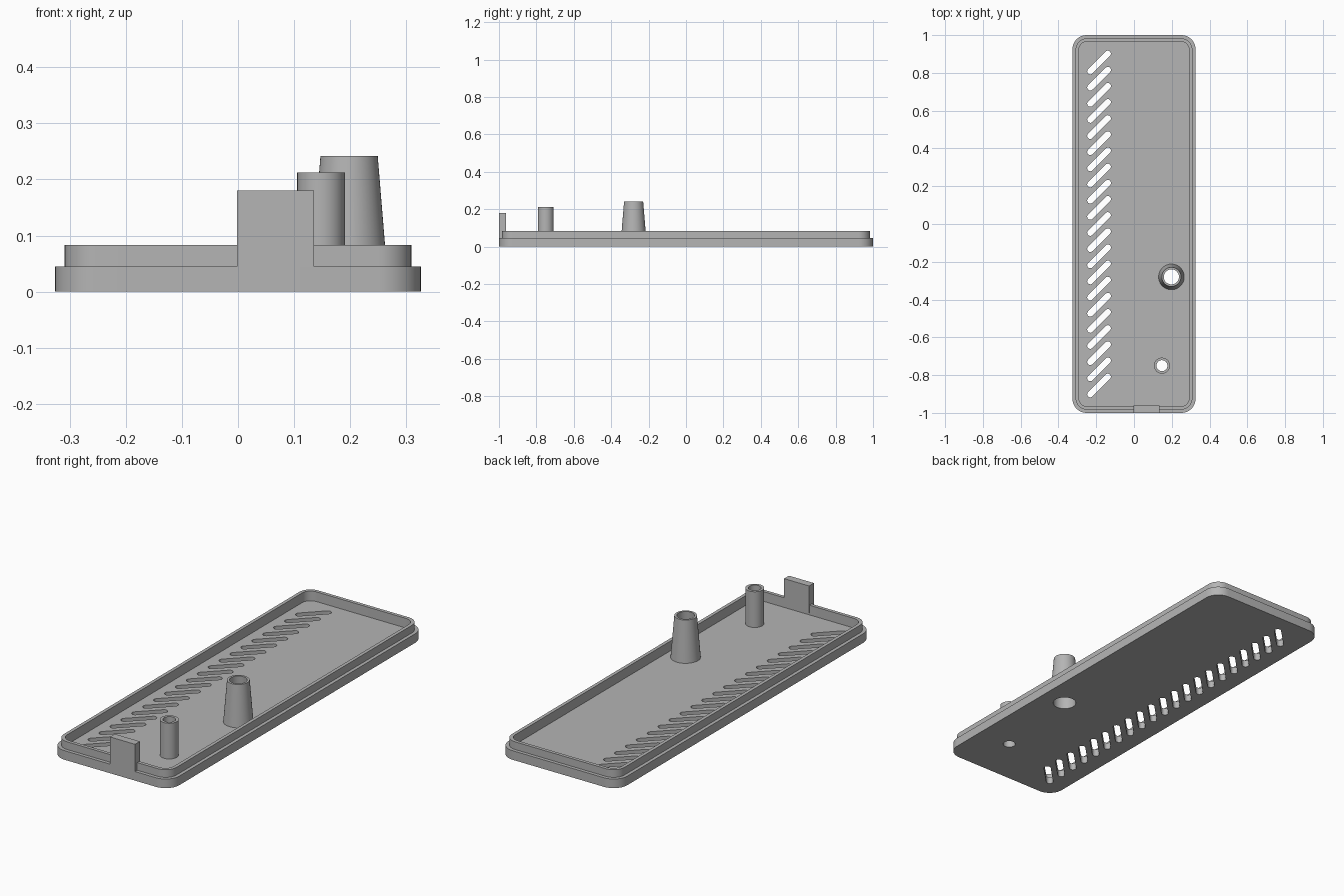
import bpy, bmesh, math
from mathutils import Matrix, Vector

if "Cube" in bpy.data.objects:
    bpy.data.objects.remove(bpy.data.objects["Cube"])

grey = bpy.data.materials.new("plain grey")
grey.use_nodes = True
colour = (0.46, 0.46, 0.46, 1)
grey.diffuse_color = colour
grey.node_tree.nodes["Principled BSDF"].inputs["Base Color"].default_value = colour

FLOOR, LEDGE, RIM = 0.035, 0.045, 0.083


def make(name, bm):
    bmesh.ops.recalc_face_normals(bm, faces=bm.faces)
    mesh = bpy.data.meshes.new(name)
    bm.to_mesh(mesh)
    bm.free()
    mesh.materials.append(grey)
    ob = bpy.data.objects.new(name, mesh)
    bpy.context.collection.objects.link(ob)
    return ob


def select(ob):
    bpy.ops.object.select_all(action='DESELECT')
    ob.select_set(True)
    bpy.context.view_layer.objects.active = ob


def smooth(ob):
    select(ob)
    bpy.ops.object.shade_smooth_by_angle(angle=math.radians(30))


def rounded(hx, hy, r, steps=10):
    """Outline of a rounded rectangle with half sizes hx, hy."""
    pts = []
    for q, (sx, sy) in enumerate([(1, 1), (-1, 1), (-1, -1), (1, -1)]):
        for i in range(steps + 1):
            a = math.pi / 2 * (q + i / steps)
            pts.append((sx * (hx - r) + r * math.cos(a), sy * (hy - r) + r * math.sin(a)))
    return pts


def skin(bm, loops, caps=True):
    """Bridge a list of equally long vertex loops, closing both ends."""
    rings = [[bm.verts.new(p) for p in loop] for loop in loops]
    for a, b in zip(rings, rings[1:]):
        for i in range(len(a)):
            j = (i + 1) % len(a)
            bm.faces.new((a[i], a[j], b[j], b[i]))
    if caps:
        bm.faces.new(rings[0])
        bm.faces.new(rings[-1])


def circle(x, y, r, z, n=48):
    return [(x + r * math.cos(math.tau * i / n), y + r * math.sin(math.tau * i / n), z)
            for i in range(n)]


# Tray: stepped outer wall, thin rim and recessed floor
outer = rounded(0.326, 1.0, 0.075)
lip = rounded(0.309, 0.983, 0.06)
inner = rounded(0.292, 0.966, 0.045)
levels = [(outer, 0), (outer, LEDGE), (lip, LEDGE), (lip, RIM), (inner, RIM), (inner, FLOOR)]
bm = bmesh.new()
skin(bm, [[(x, y, z) for x, y in ring] for ring, z in levels])
tray = make("tray", bm)

# Cutter: row of diagonal vent slots plus the bores under both posts
bm = bmesh.new()
for k in range(21):
    place = Matrix.Translation((-0.185, -0.855 + k * 0.0855, 0)) @ Matrix.Rotation(math.pi / 4, 4, 'Z')
    slot = rounded(0.082, 0.0162, 0.016, 6)
    skin(bm, [[place @ Vector((x, y, z)) for x, y in slot] for z in (-0.02, 0.06)])

# Posts: x, y, top z, outer radius low/high, bore radius low/high
posts = {
    "tapered_post": (0.198, -0.28, 0.242, 0.068, 0.051, 0.054, 0.040),
    "straight_post": (0.148, -0.75, 0.212, 0.0425, 0.0425, 0.029, 0.029),
}
for x, y, top, _, _, bore, _ in posts.values():
    skin(bm, [circle(x, y, bore, z) for z in (-0.02, 0.06)])
cutter = make("cutter", bm)
cutter.hide_render = True

select(tray)
cut = tray.modifiers.new("openings", 'BOOLEAN')
cut.operation = 'DIFFERENCE'
cut.solver = 'EXACT'
cut.object = cutter
bpy.ops.object.modifier_apply(modifier=cut.name)
bpy.data.objects.remove(cutter)
smooth(tray)

for name, (x, y, top, r0, r1, b0, b1) in posts.items():
    bm = bmesh.new()
    skin(bm, [circle(x, y, r, z) for r, z in
              ((r0, FLOOR), (r1, top), (b1, top), (b0, FLOOR))], caps=False)
    smooth(make(name, bm))

# Upright latch tab, flush with the front edge
bm = bmesh.new()
bmesh.ops.create_cube(bm, size=1, matrix=Matrix.Translation((0.067, -0.981, (LEDGE + 0.18) / 2))
                      @ Matrix.Diagonal((0.137, 0.038, 0.18 - LEDGE, 1)))
make("latch_tab", bm)
